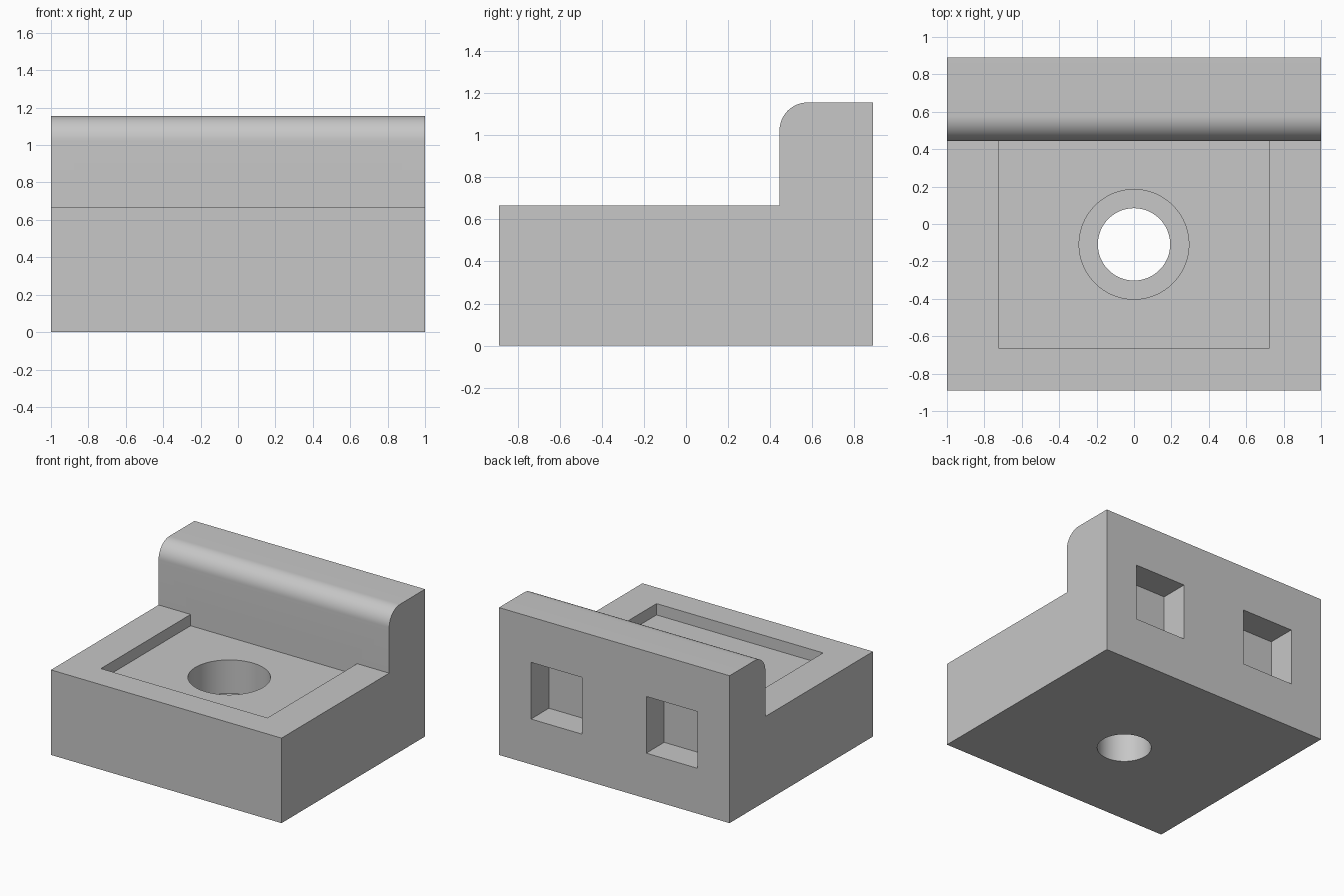
import bpy
import bmesh
import math

U = 2 / 45                      # one design unit; the block is 45 x 40 x 26
W, D, BASE, TOP = 45, 40, 15, 26

cube = bpy.data.objects.get("Cube")
if cube:
    bpy.data.objects.remove(cube, do_unlink=True)

grey = bpy.data.materials.new("plain grey")
grey.use_nodes = True
colour = (0.57, 0.57, 0.57, 1)
grey.diffuse_color = colour
grey.node_tree.nodes["Principled BSDF"].inputs["Base Color"].default_value = colour


def finish(name, bm):
    bmesh.ops.recalc_face_normals(bm, faces=bm.faces)
    mesh = bpy.data.meshes.new(name)
    bm.to_mesh(mesh)
    bm.free()
    mesh.materials.append(grey)
    obj = bpy.data.objects.new(name, mesh)
    bpy.context.collection.objects.link(obj)
    return obj


def prism(name, points, x0, x1):
    """Extrude a (y, z) outline along x."""
    bm = bmesh.new()
    face = bm.faces.new([bm.verts.new((x0 * U, y * U, z * U)) for y, z in points])
    new = bmesh.ops.extrude_face_region(bm, geom=[face])["geom"]
    verts = [v for v in new if isinstance(v, bmesh.types.BMVert)]
    bmesh.ops.translate(bm, verts=verts, vec=((x1 - x0) * U, 0, 0))
    return finish(name, bm)


def box(name, x0, x1, y0, y1, z0, z1):
    return prism(name, [(y0, z0), (y1, z0), (y1, z1), (y0, z1)], x0, x1)


def cylinder(name, radius, y, z0, z1):
    bm = bmesh.new()
    bmesh.ops.create_cone(bm, cap_ends=True, segments=96, radius1=radius * U,
                          radius2=radius * U, depth=(z1 - z0) * U)
    bmesh.ops.translate(bm, verts=bm.verts, vec=(0, y * U, (z0 + z1) / 2 * U))
    return finish(name, bm)


# L-shaped block with a rounded front edge on the raised back wall
wall, r = 10, 3
arc = [(wall + r - r * math.cos(a), TOP - r + r * math.sin(a))
       for a in (math.pi / 2 * i / 16 for i in range(17))]
outline = [(-D / 2, 0), (D / 2, 0), (D / 2, TOP)] + arc[::-1]
outline += [(wall, BASE), (-D / 2, BASE)]
block = prism("stop_block", outline, -W / 2, W / 2)

# Shallow tray, stepped bolt hole and the two square sockets in the back
hole_y = -2.45
cutters = [
    box("tray_cutter", -16.25, 16.25, -15, wall, 13, 17),
    cylinder("counterbore_cutter", 6.6, hole_y, 7.1, 14.5),
    cylinder("hole_cutter", 4.35, hole_y, -2, 10),
]
for side in (-1, 1):
    x0, x1 = sorted((side * 6.25, side * 16.25))
    cutters.append(box("socket_cutter", x0, x1, 15, 22, 8, 18))

bpy.ops.object.select_all(action="DESELECT")
bpy.context.view_layer.objects.active = block
block.select_set(True)
for cutter in cutters:
    cutter.hide_render = True
    mod = block.modifiers.new("cut", "BOOLEAN")
    mod.operation = "DIFFERENCE"
    mod.solver = "EXACT"
    mod.object = cutter
    bpy.ops.object.modifier_apply(modifier=mod.name)
    bpy.data.objects.remove(cutter, do_unlink=True)

bpy.ops.object.shade_smooth_by_angle(angle=math.radians(30))
